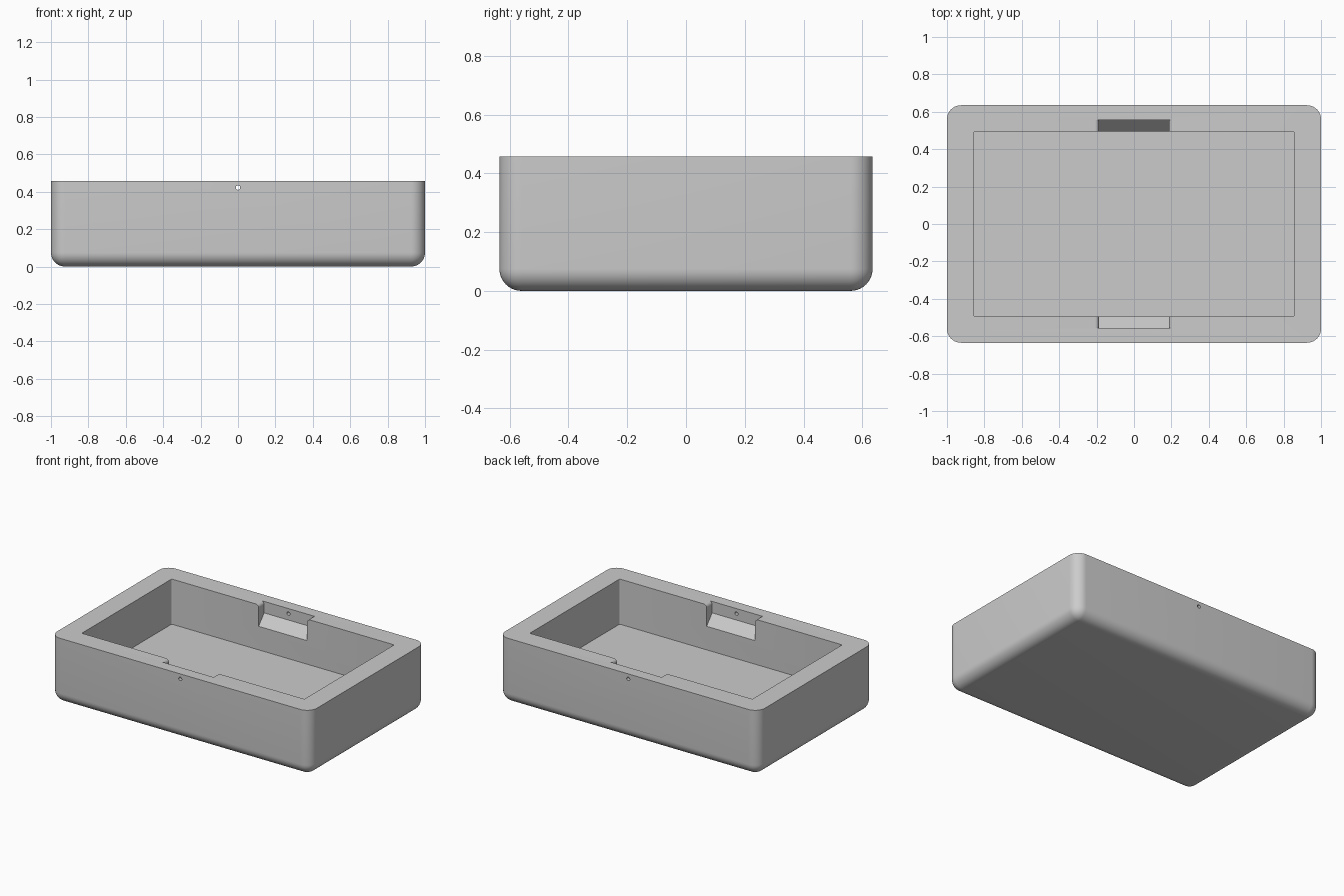
import bpy, bmesh, math
from mathutils import Matrix, Vector

if "Cube" in bpy.data.objects:
    bpy.data.objects.remove(bpy.data.objects["Cube"])

LENGTH, WIDTH, HEIGHT = 2.0, 1.27, 0.457
ROUND = 0.075                      # outer corner radius
CAVITY_X, CAVITY_Y, FLOOR = 0.857, 0.494, 0.143
NOTCH_X, NOTCH_Y, FILLET = 0.187, 0.555, 0.022

grey = bpy.data.materials.new("plain grey")
grey.use_nodes = True
colour = (0.6, 0.6, 0.6, 1)
grey.diffuse_color = colour
grey.node_tree.nodes["Principled BSDF"].inputs["Base Color"].default_value = colour


def make_object(name, bm):
    bmesh.ops.recalc_face_normals(bm, faces=bm.faces[:])
    mesh = bpy.data.meshes.new(name)
    bm.to_mesh(mesh)
    bm.free()
    mesh.materials.append(grey)
    obj = bpy.data.objects.new(name, mesh)
    bpy.context.collection.objects.link(obj)
    return obj


def box(name, size, bottom, radius, segments, round_edge):
    bm = bmesh.new()
    bmesh.ops.create_cube(bm, size=1)
    bmesh.ops.scale(bm, vec=size, verts=bm.verts)
    bmesh.ops.translate(bm, vec=(0, 0, bottom + size[2] / 2), verts=bm.verts)
    edges = [e for e in bm.edges if round_edge(e)]
    bmesh.ops.bevel(bm, geom=edges, offset=radius, segments=segments,
                    profile=0.5, affect='EDGES')
    return make_object(name, bm)


def is_vertical(e):
    return abs(e.verts[0].co.z - e.verts[1].co.z) > 0.01


def below_rim(e):
    return min(v.co.z for v in e.verts) < HEIGHT / 2


def notch(name, side):
    # Slot with rolled top edges, cut off underneath by a sloping floor
    half = [(NOTCH_X, 0.2)]
    for i in range(9):
        a = math.pi / 2 * i / 8
        half.append((NOTCH_X + FILLET * (1 - math.cos(a)),
                     HEIGHT - FILLET + FILLET * math.sin(a)))
    half.append((NOTCH_X + FILLET, HEIGHT + 0.05))
    outline = half + [(-x, z) for x, z in reversed(half)]
    bm = bmesh.new()
    face = bm.faces.new([bm.verts.new((x, side * 0.4, z)) for x, z in outline])
    extruded = bmesh.ops.extrude_face_region(bm, geom=[face])
    moved = [g for g in extruded["geom"] if isinstance(g, bmesh.types.BMVert)]
    bmesh.ops.translate(bm, vec=(0, side * (NOTCH_Y - 0.4), 0), verts=moved)
    slope = Vector((0, side * 0.07, -0.061))
    cut = bmesh.ops.bisect_plane(
        bm, geom=bm.verts[:] + bm.edges[:] + bm.faces[:],
        plane_co=(0, side * NOTCH_Y, HEIGHT - 0.08), plane_no=slope,
        clear_outer=True)
    rim = [g for g in cut["geom_cut"] if isinstance(g, bmesh.types.BMEdge)]
    bmesh.ops.holes_fill(bm, edges=rim)
    return make_object(name, bm)


def pin_hole(name):
    bm = bmesh.new()
    bmesh.ops.create_cone(bm, cap_ends=True, segments=24, radius1=0.012,
                          radius2=0.012, depth=WIDTH + 0.2,
                          matrix=Matrix.Translation((0, 0, 0.422))
                          @ Matrix.Rotation(math.pi / 2, 4, 'X'))
    return make_object(name, bm)


# Solid tray with rounded sides and underside
tray = box("tray", (LENGTH, WIDTH, HEIGHT), 0, ROUND, 10, below_rim)

# Cavity, the two finger notches and the pin holes
cutters = [
    box("cavity_cutter", (2 * CAVITY_X, 2 * CAVITY_Y, HEIGHT), FLOOR,
        0.008, 4, is_vertical),
    notch("back_notch_cutter", 1),
    notch("front_notch_cutter", -1),
    pin_hole("pin_hole_cutter"),
]

bpy.ops.object.select_all(action='DESELECT')
tray.select_set(True)
bpy.context.view_layer.objects.active = tray
for cutter in cutters:
    cutter.hide_render = True
    mod = tray.modifiers.new(cutter.name, 'BOOLEAN')
    mod.operation = 'DIFFERENCE'
    mod.solver = 'EXACT'
    mod.object = cutter
    bpy.ops.object.modifier_apply(modifier=mod.name)
for cutter in cutters:
    bpy.data.objects.remove(cutter)

bpy.ops.object.shade_smooth_by_angle(angle=math.radians(30))
